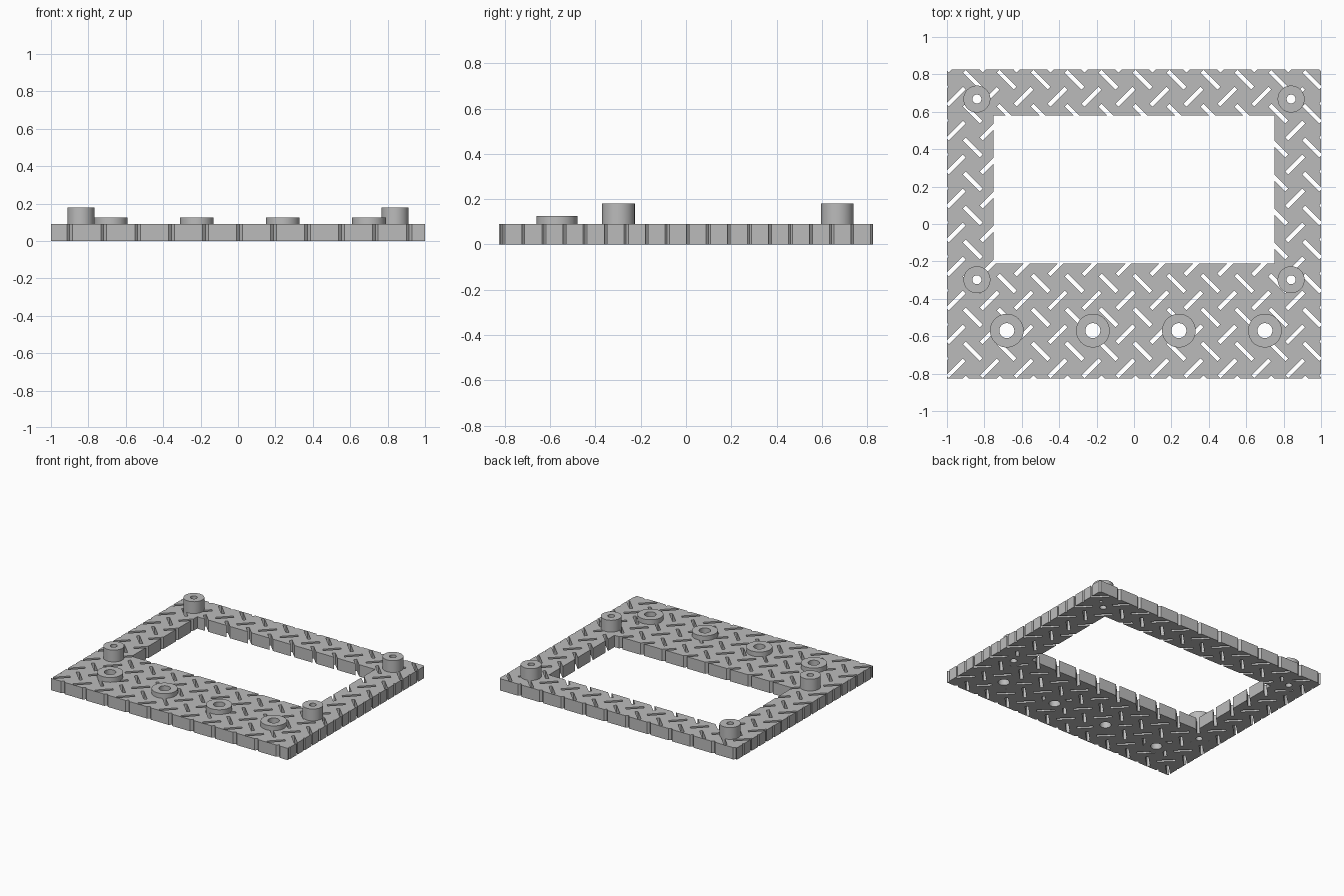
import bpy, bmesh
from math import radians
from mathutils import Matrix, Vector

cube = bpy.data.objects.get("Cube")
if cube:
    bpy.data.objects.remove(cube, do_unlink=True)

PLATE_TOP = 0.09
PITCH = 0.1815
SLOT = (0.128, 0.022)
WINDOW = (-0.75, 0.75, -0.21, 0.58)

# Bosses: (x, y, radius, top, hole radius)
tall = [(x, y, 0.072, 0.18, 0.024) for x in (-0.84, 0.84) for y in (-0.298, 0.668)]
low = [(0.01 + 0.46 * k, -0.57, 0.09, 0.126, 0.04) for k in (-1.5, -0.5, 0.5, 1.5)]
bosses = tall + low

grey = bpy.data.materials.new("plain grey")
grey.use_nodes = True
colour = (0.5, 0.5, 0.5, 1)
grey.diffuse_color = colour
grey.node_tree.nodes["Principled BSDF"].inputs["Base Color"].default_value = colour


def add_box(bm, centre, size, turn=0):
    matrix = (Matrix.Translation(Vector(centre)) @ Matrix.Rotation(radians(turn), 4, "Z")
              @ Matrix.Diagonal((*size, 1)))
    bmesh.ops.create_cube(bm, size=1, matrix=matrix)


def add_cylinder(bm, x, y, radius, bottom, top):
    bmesh.ops.create_cone(bm, cap_ends=True, segments=48, radius1=radius, radius2=radius,
                          depth=top - bottom,
                          matrix=Matrix.Translation((x, y, (bottom + top) / 2)))


def make_object(name, bm):
    mesh = bpy.data.meshes.new(name)
    bm.to_mesh(mesh)
    bm.free()
    mesh.materials.append(grey)
    obj = bpy.data.objects.new(name, mesh)
    bpy.context.scene.collection.objects.link(obj)
    return obj


def combine(obj, other, operation):
    """Apply one boolean and discard the helper."""
    mod = obj.modifiers.new(operation, "BOOLEAN")
    mod.operation, mod.solver, mod.object = operation, "EXACT", other
    graph = bpy.context.evaluated_depsgraph_get()
    result = bpy.data.meshes.new_from_object(obj.evaluated_get(graph))
    obj.modifiers.clear()
    obj.data = result
    bpy.data.objects.remove(other, do_unlink=True)


# Plate
bm = bmesh.new()
add_box(bm, (0, 0, PLATE_TOP / 2), (2, 1.65, PLATE_TOP))
plate = make_object("tread_plate", bm)

# Rectangular window
x0, x1, y0, y1 = WINDOW
bm = bmesh.new()
add_box(bm, ((x0 + x1) / 2, (y0 + y1) / 2, 0), (x1 - x0, y1 - y0, 1))
combine(plate, make_object("window_cutter", bm), "DIFFERENCE")

# Two interleaved sets of diagonal tread slots
bm = bmesh.new()
for side in (1, -1):
    for i in range(-6, 7):
        for j in range(-5, 6):
            x = PITCH * (i + side / 4)
            y = PITCH * (j + side / 4)
            inside = x0 + 0.06 < x < x1 - 0.06 and y0 + 0.06 < y < y1 - 0.06
            if not inside:
                add_box(bm, (x, y, PLATE_TOP / 2), (*SLOT, 0.3), -45 * side)
combine(plate, make_object("slot_cutter", bm), "DIFFERENCE")

# Round bosses
bm = bmesh.new()
for x, y, radius, top, hole in bosses:
    add_cylinder(bm, x, y, radius, 0, top)
combine(plate, make_object("boss_solids", bm), "UNION")

# Through holes
bm = bmesh.new()
for x, y, radius, top, hole in bosses:
    add_cylinder(bm, x, y, hole, -0.1, 0.3)
combine(plate, make_object("hole_cutter", bm), "DIFFERENCE")

# Smooth round walls, sharp edges
plate.data.materials.clear()
plate.data.materials.append(grey)
bpy.ops.object.select_all(action="DESELECT")
plate.select_set(True)
bpy.context.view_layer.objects.active = plate
bpy.ops.object.shade_smooth_by_angle(angle=radians(30))
